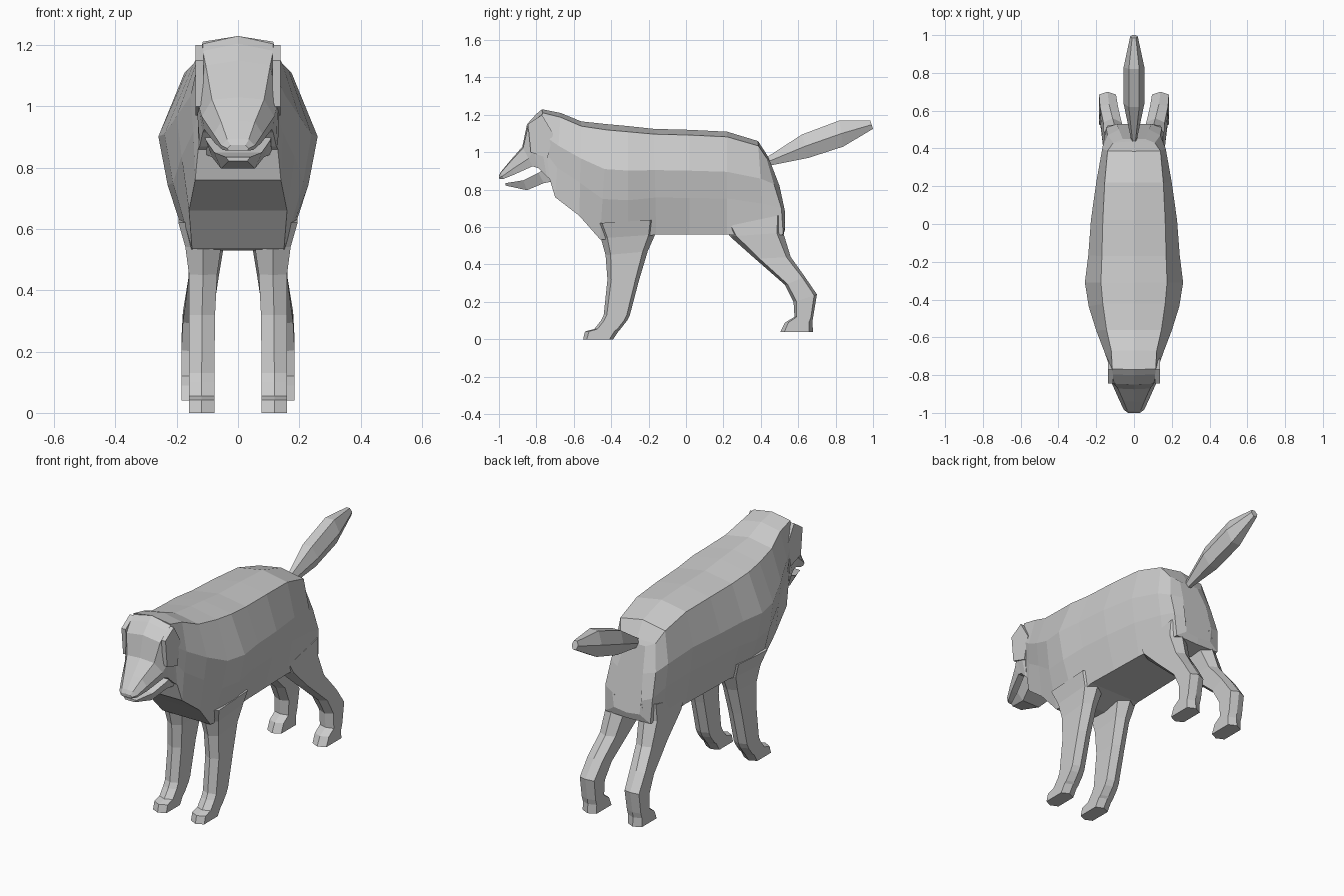
import bpy, bmesh
from mathutils import Vector


def loft(name, rings, mirror=False):
    """Skin closed rings of equal point count, cap both ends, keep faces flat."""
    bm = bmesh.new()
    loops = [[bm.verts.new(p) for p in ring] for ring in rings]
    n = len(loops[0])
    for a, b in zip(loops, loops[1:]):
        for i in range(n):
            j = (i + 1) % n
            bm.faces.new((a[i], a[j], b[j], b[i]))
    bm.faces.new(loops[0])
    bm.faces.new(loops[-1])
    bmesh.ops.recalc_face_normals(bm, faces=bm.faces)
    mesh = bpy.data.meshes.new(name)
    bm.to_mesh(mesh)
    bm.free()
    obj = bpy.data.objects.new(name, mesh)
    bpy.context.collection.objects.link(obj)
    if mirror:
        obj.modifiers.new("Mirror", 'MIRROR')
    return obj


def section(top, bottom, levels):
    """Symmetric ring between two (y, z) points; levels are (fraction up, half width)."""
    t, b = Vector((0, *top)), Vector((0, *bottom))
    right = []
    for f, w in levels:
        p = b.lerp(t, f)
        p.x = w
        right.append(p)
    left = [Vector((-p.x, p.y, p.z)) for p in reversed(right) if p.x > 1e-6]
    return right + left


def limb_ring(yf, zf, yb, zb, xi, xo):
    """Six-sided leg section with a ridge at the front and back."""
    f, b, m = Vector((0, yf, zf)), Vector((0, yb, zb)), (xi + xo) / 2
    pts = [(0, m), (0.12, xo), (0.88, xo), (1, m), (0.88, xi), (0.12, xi)]
    return [f.lerp(b, t) + Vector((x, 0, 0)) for t, x in pts]


# Body: top y z, bottom y z, half widths at back edge, flank and belly edge
body = [
    (-.77, 1.23, -.73, .86, .115, .130, .130),
    (-.67, 1.21, -.70, .76, .120, .155, .140),
    (-.56, 1.165, -.57, .66, .145, .200, .160),
    (-.42, 1.15, -.46, .535, .165, .240, .150),
    (-.31, 1.14, -.31, .53, .175, .260, .160),
    (-.17, 1.125, -.16, .56, .170, .242, .160),
    (.02, 1.12, .02, .56, .165, .228, .155),
    (.22, 1.11, .22, .56, .155, .200, .150),
    (.385, 1.06, .42, .545, .140, .168, .150),
]
rings = [section((yt, zt), (yb, zb),
                 [(0, 0), (0, xb), (.35, xb * .2 + xw * .76), (.61, xw), (.95, xt), (1, 0)])
         for yt, zt, yb, zb, xt, xw, xb in body]
# Rump rounds over behind the last body section
rump = [(0, .52, .555), (.14, .52, .56), (.148, .51, .70), (.14, .47, .83), (.11, .43, .97), (0, .44, .975)]
half = [Vector(p) for p in rump]
rings.append(half + [Vector((-p.x, p.y, p.z)) for p in reversed(half) if p.x])
back = [(0, .53, .59), (.08, .53, .60), (.09, .53, .68), (.08, .50, .82), (.06, .45, .95), (0, .45, .95)]
half = [Vector(p) for p in back]
rings.append(half + [Vector((-p.x, p.y, p.z)) for p in reversed(half) if p.x])
loft("body", rings)

# Head: skull running down into the upper muzzle
head = [
    (-.77, 1.23, -.73, .86, .115, .130, .13),
    (-.80, 1.205, -.745, .87, .115, .135, .125),
    (-.85, 1.15, -.79, .915, .105, .130, .115),
    (-.875, 1.03, -.82, .925, .085, .118, .110),
    (-.94, .955, -.92, .88, .055, .080, .075),
    (-.99, .895, -.975, .858, .035, .055, .050),
    (-1.0, .875, -.998, .856, .025, .035, .030),
]
loft("head", [section((yt, zt), (yb, zb),
                      [(0, 0), (0, xb), (.4, xw), (.93, xt), (1, 0)])
              for yt, zt, yb, zb, xt, xw, xb in head])

# Open lower jaw
jaw = [
    (-.72, .93, -.71, .845, .120, .110),
    (-.79, .89, -.76, .835, .105, .085),
    (-.87, .85, -.85, .797, .078, .055),
    (-.965, .835, -.965, .822, .040, .030),
]
loft("lower_jaw", [section((yt, zt), (yb, zb), [(0, 0), (0, xb), (1, xt), (1, 0)])
                   for yt, zt, yb, zb, xt, xb in jaw])

# Flat hanging ears
ear = [(-.845, 1.15), (-.77, 1.20), (-.71, 1.10), (-.74, .97), (-.83, 1.0)]
loft("ear", [[Vector((x, y, z)) for y, z in ear] for x in (.112, .138)], mirror=True)

# Front legs: front y z, back y z, inner x, outer x
front = [
    (-.49, .62, -.15, .64, .05, .195),
    (-.455, .54, -.165, .56, .055, .172),
    (-.43, .45, -.205, .47, .068, .16),
    (-.42, .32, -.25, .32, .075, .16),
    (-.44, .13, -.30, .13, .077, .16),
    (-.455, .10, -.315, .10, .077, .16),
    (-.49, .055, -.35, .055, .077, .16),
    (-.54, .042, -.36, .045, .077, .16),
    (-.55, 0, -.39, 0, .077, .16),
]
loft("front_leg", [limb_ring(*r) for r in front], mirror=True)

# Hind legs with bent hocks
hind = [
    (.20, .60, .53, .67, .03, .155),
    (.235, .55, .52, .57, .045, .16),
    (.37, .43, .56, .44, .065, .162),
    (.53, .29, .635, .335, .085, .18),
    (.575, .20, .70, .24, .095, .185),
    (.58, .12, .68, .12, .098, .185),
    (.53, .09, .675, .09, .098, .185),
    (.505, .04, .68, .04, .098, .185),
]
loft("hind_leg", [limb_ring(*r) for r in hind], mirror=True)

# Raised bushy tail
tail = [
    (.435, .975, .455, .93, .015),
    (.62, 1.095, .655, .97, .055),
    (.82, 1.17, .84, 1.03, .055),
    (.985, 1.17, 1.0, 1.125, .02),
]
loft("tail", [section((yt, zt), (yb, zb), [(0, w * .5), (.5, w), (1, w * .5)])
              for yt, zt, yb, zb, w in tail])
